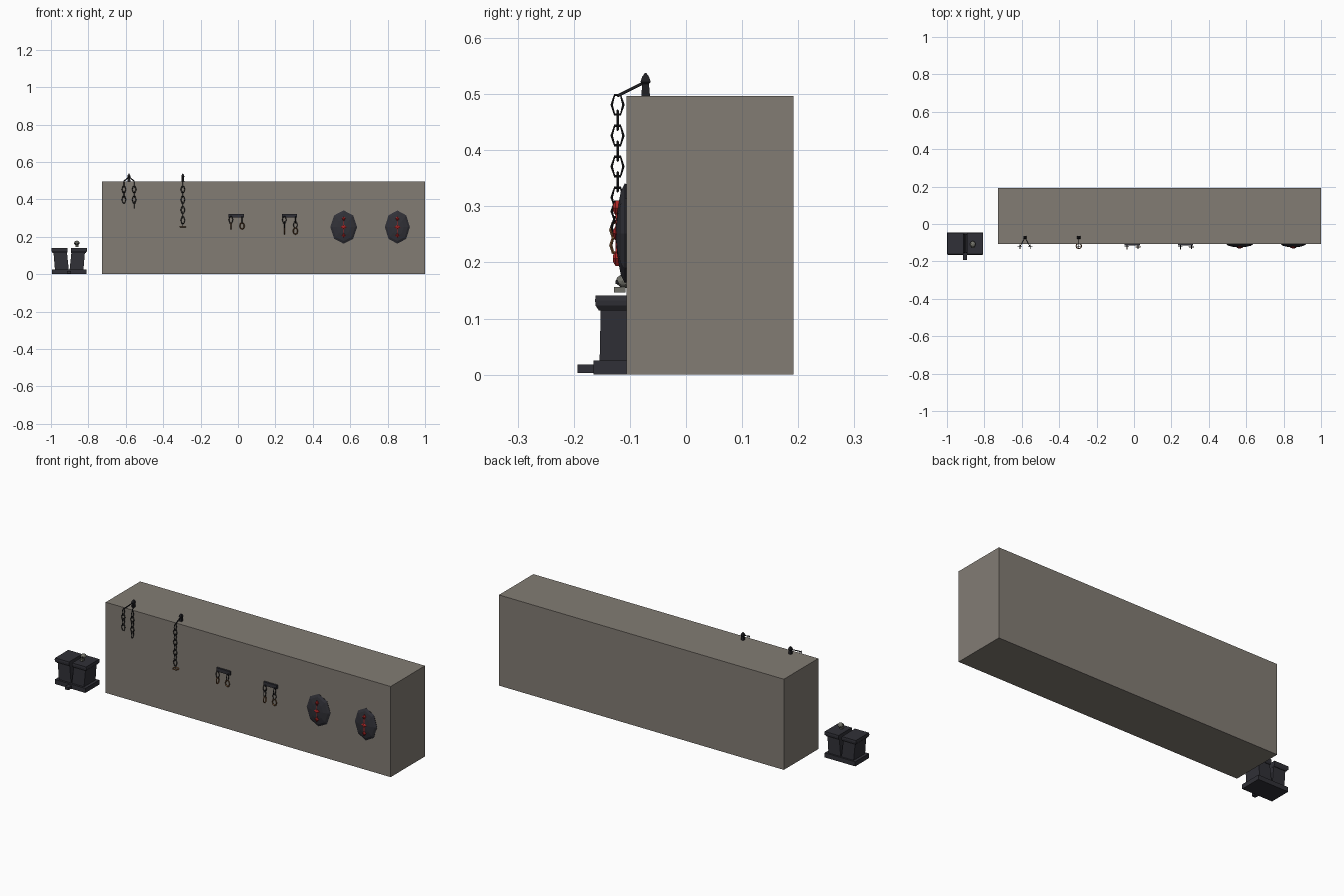
import bpy, bmesh, math
from mathutils import Vector

if "Cube" in bpy.data.objects:
    bpy.data.objects.remove(bpy.data.objects["Cube"])


def material(name, color):
    m = bpy.data.materials.new(name)
    m.diffuse_color = (*color, 1)
    m.use_nodes = True
    m.node_tree.nodes["Principled BSDF"].inputs["Base Color"].default_value = m.diffuse_color
    return m


STONE = material("wall_stone", (0.225, 0.203, 0.175))
DARK = material("dark_stone", (0.030, 0.030, 0.038))
IRON = material("black_iron", (0.014, 0.014, 0.017))
RUST = material("rust", (0.23, 0.10, 0.035))
RED = material("red_gem", (0.42, 0.02, 0.02))
BONE = material("grey_bone", (0.17, 0.17, 0.145))


def finish(name, bm, mat):
    bmesh.ops.recalc_face_normals(bm, faces=bm.faces)
    me = bpy.data.meshes.new(name)
    bm.to_mesh(me)
    bm.free()
    ob = bpy.data.objects.new(name, me)
    me.materials.append(mat)
    bpy.context.collection.objects.link(ob)
    return ob


def loft(name, rings, mat):
    """Skin a list of equally long point rings and cap both ends."""
    bm = bmesh.new()
    vs = [[bm.verts.new(p) for p in r] for r in rings]
    n = len(vs[0])
    for a, b in zip(vs, vs[1:]):
        for i in range(n):
            j = (i + 1) % n
            bm.faces.new((a[i], a[j], b[j], b[i]))
    bm.faces.new(vs[0])
    bm.faces.new(vs[-1])
    return finish(name, bm, mat)


def rect(x0, x1, y0, y1, z):
    return [(x0, y0, z), (x1, y0, z), (x1, y1, z), (x0, y1, z)]


def box(name, x0, x1, y0, y1, z0, z1, mat):
    return loft(name, [rect(x0, x1, y0, y1, z0), rect(x0, x1, y0, y1, z1)], mat)


def rod(name, a, b, r, mat, sides=4):
    a, b = Vector(a), Vector(b)
    q = (b - a).to_track_quat('Z', 'Y')
    circle = [q @ Vector((r * math.cos(t), r * math.sin(t), 0))
              for t in (2 * math.pi * (i + .5) / sides for i in range(sides))]
    return loft(name, [[a + c for c in circle], [b + c for c in circle]], mat)


def ring(name, c, u, v, r, mat, n=6):
    """Closed polygonal link spanned by the half axes u and v."""
    c, u, v = Vector(c), Vector(u), Vector(v)
    w = u.cross(v).normalized()
    bm = bmesh.new()
    rows = []
    for i in range(n):
        t = 2 * math.pi * i / n
        d = u * math.cos(t) + v * math.sin(t)
        o = d.normalized() * r
        rows.append([bm.verts.new(c + d + k) for k in (o, w * r, -o, -w * r)])
    for i in range(n):
        a, b = rows[i], rows[(i + 1) % n]
        for k in range(4):
            m = (k + 1) % 4
            bm.faces.new((a[k], a[m], b[m], b[k]))
    return finish(name, bm, mat)


X, Y, Z = Vector((1, 0, 0)), Vector((0, 1, 0)), Vector((0, 0, 1))
CHAIN_Y = -0.122


def chain(x, top, count, side_first=True):
    """Alternating links hanging down, returning the lowest height."""
    for i in range(count):
        across = Y if (i % 2 == 0) == side_first else X
        ring("chain_link", (x, CHAIN_Y, top - .019 - .0275 * i),
             across * .0105, Z * .020, .0022, IRON)
    return top - .038 - .0275 * (count - 1)


# Wall block
box("wall", -.728, 1.0, -.106, .192, 0, .497, STONE)

# Split pedestal: shared base, two halves leaning apart
box("pedestal_base", -.995, -.81, -.165, -.045, 0, .025, DARK)
box("pedestal_front_step", -.915, -.893, -.193, -.16, .003, .018, DARK)
CX = -.9025
for s in (-1, 1):
    def half(inner, outer, y, z):
        xs = sorted((CX + s * inner, CX + s * outer))
        return rect(xs[0], xs[1], -.104 - y, -.104 + y, z)
    loft("pedestal_half", [half(.002, .076, .050, .022), half(.012, .084, .048, .117)], DARK)
    loft("pedestal_cap", [half(.011, .088, .051, .114), half(.009, .095, .057, .123),
                          half(.009, .096, .058, .132), half(.010, .094, .057, .141)], DARK)

# Small skull above the pedestal
bm = bmesh.new()
bmesh.ops.create_icosphere(bm, subdivisions=2, radius=.015)
for v in bm.verts:
    v.co = Vector((v.co.x, v.co.y * 1.15, v.co.z * .85)) + Vector((-.862, -.108, .167))
finish("skull", bm, BONE)
box("skull_jaw", -.870, -.854, -.128, -.108, .146, .156, BONE)
for s in (-1, 1):
    box("skull_eye", -.862 + s * .006 - .003, -.862 + s * .006 + .003,
        -.1255, -.1195, .162, .168, IRON)


# Pointed posts on the wall top with arms carrying chains
def post(x, offsets):
    def sq(r, z):
        return rect(x - r, x + r, -.072 - r, -.072 + r, z)
    loft("chain_post", [sq(.008, .494), sq(.006, .518), sq(.009, .522),
                        sq(.006, .531), sq(.001, .538)], IRON)
    for dx in offsets:
        rod("post_arm", (x, -.072, .522), (x + dx, CHAIN_Y, .497), .003, IRON)


post(-.583, (-.027, .028))
chain(-.610, .50, 4)
chain(-.555, .50, 5)
post(-.295, (0,))
low = chain(-.295, .50, 8)
ring("hanging_shackle", (-.295, -.118, .253), X * .015, Y * .014, .003, RUST, 8)
rod("shackle_hanger", (-.295, CHAIN_Y, low + .003), (-.295, CHAIN_Y, .253), .002, IRON)

# Wall plates with two short chains and rusty shackles
for x0, x1, xa, xb, na, nb in ((-.050, .033, -.038, .022, 1, 1),
                               (.235, .316, .248, .307, 2, 2)):
    box("shackle_plate", x0, x1, -.116, -.104, .303, .323, DARK)
    for x, n, flat in ((xa, na, Y), (xb, nb, X)):
        rod("plate_peg", (x, -.112, .307), (x, CHAIN_Y, .305), .003, IRON)
        z = chain(x, .310, n, flat == X)
        ring("shackle", (x, CHAIN_Y, z - .014), flat * .012, Z * .017, .003, RUST, 8)


# Domed octagonal shields with red gems
def shield(x, rx, rz):
    def octagon(k, y):
        return [(x + rx * k * math.cos(t), y, .252 + rz * k * math.sin(t))
                for t in (math.pi / 4 * i for i in range(8))]
    loft("shield", [octagon(.97, -.104), octagon(1, -.109), octagon(.84, -.116),
                    octagon(.5, -.122), octagon(.12, -.125)], DARK)
    for dz, w, h in ((.045, .010, .013), (0, .017, .012), (-.045, .010, .013)):
        z = .252 + dz

        def diamond(k, y):
            return [(x + w * k, y, z), (x, y, z + h * k),
                    (x - w * k, y, z), (x, y, z - h * k)]
        loft("shield_gem", [diamond(1, -.117), diamond(1, -.126), diamond(.4, -.130)], RED)
    for dz in (-.024, .024):
        box("shield_gem_bar", x - .002, x + .002, -.126, -.118,
            .252 + dz - .012, .252 + dz + .012, RED)


shield(.565, .072, .089)
shield(.852, .067, .089)
